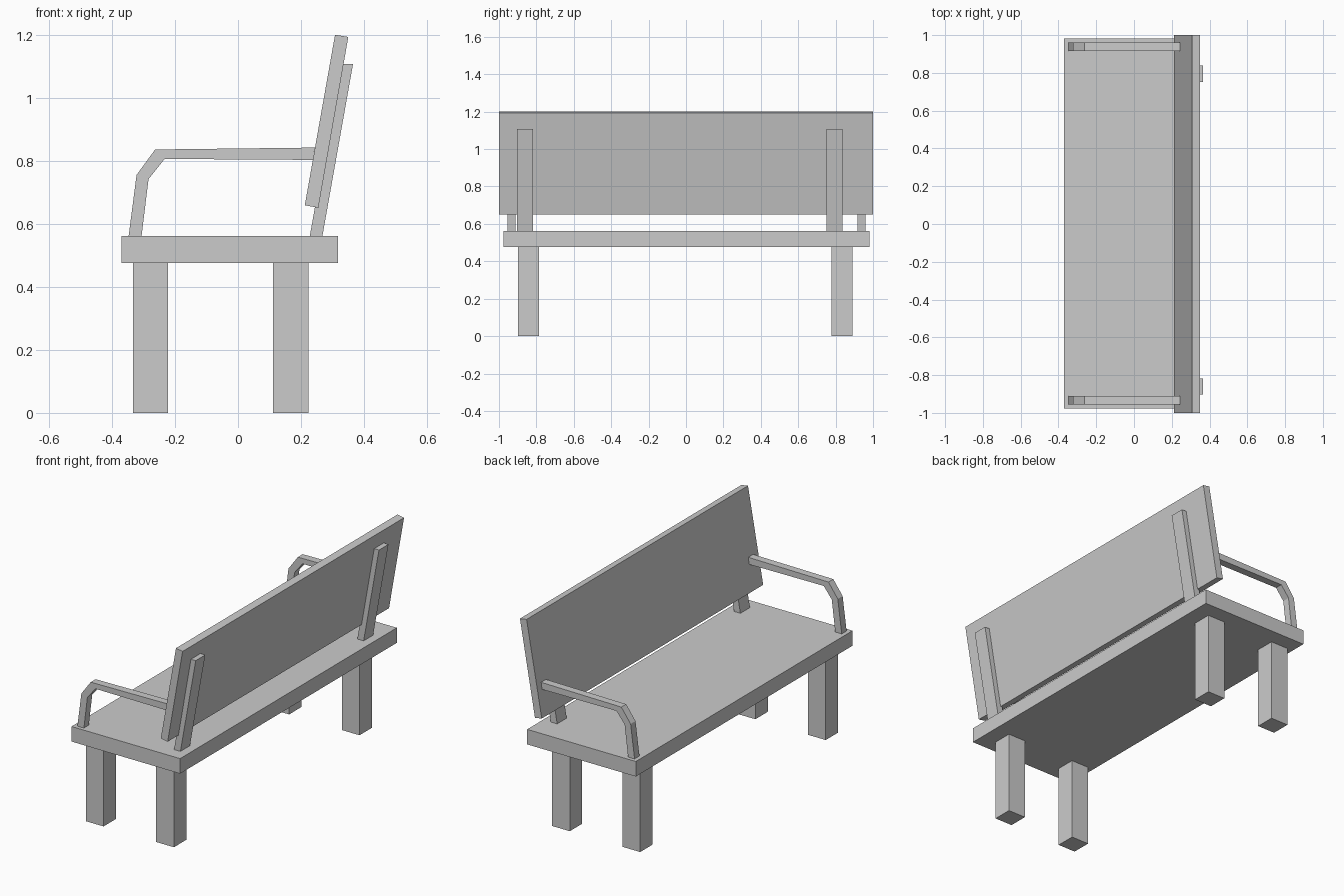
import bpy, bmesh

if "Cube" in bpy.data.objects:
    bpy.data.objects.remove(bpy.data.objects["Cube"])


def extrude_profile(name, pts, y0, y1):
    """Solid made from an (x, z) side profile spanning y0 to y1."""
    bm = bmesh.new()
    face = bm.faces.new([bm.verts.new((x, y0, z)) for x, z in pts])
    ext = bmesh.ops.extrude_face_region(bm, geom=[face])
    verts = [v for v in ext["geom"] if isinstance(v, bmesh.types.BMVert)]
    bmesh.ops.translate(bm, verts=verts, vec=(0, y1 - y0, 0))
    bmesh.ops.recalc_face_normals(bm, faces=bm.faces)
    mesh = bpy.data.meshes.new(name)
    bm.to_mesh(mesh)
    bm.free()
    obj = bpy.data.objects.new(name, mesh)
    bpy.context.collection.objects.link(obj)
    return obj


def rect(x0, x1, z0, z1):
    return [(x0, z0), (x1, z0), (x1, z1), (x0, z1)]


SEAT_BOTTOM, SEAT_TOP = 0.476, 0.562

# Seat slab
extrude_profile("seat", rect(-0.37, 0.317, SEAT_BOTTOM, SEAT_TOP), -0.976, 0.982)

# Tilted backrest board
extrude_profile("backrest", [(0.212, 0.659), (0.255, 0.651),
                             (0.350, 1.193), (0.308, 1.20)], -1, 1)

# Side profiles of the bent armrest and the leaning back support
ARM = [(-0.347, SEAT_TOP), (-0.322, 0.755), (-0.263, 0.836), (0.244, 0.842),
       (0.238, 0.803), (-0.233, 0.806), (-0.284, 0.742), (-0.306, SEAT_TOP)]
SUPPORT = [(0.228, SEAT_TOP), (0.268, SEAT_TOP), (0.365, 1.107), (0.325, 1.107)]

# Legs, armrests and back supports at each end
for end, leg_y, arm_y, sup_y in (("near", -0.841, -0.933, -0.860),
                                 ("far", 0.835, 0.938, 0.795)):
    for pos, x in (("left", -0.278), ("right", 0.167)):
        extrude_profile(f"{end}_{pos}_leg",
                        rect(x - 0.056, x + 0.056, 0, SEAT_BOTTOM),
                        leg_y - 0.056, leg_y + 0.056)
    extrude_profile(f"{end}_armrest", ARM, arm_y - 0.022, arm_y + 0.022)
    extrude_profile(f"{end}_back_support", SUPPORT, sup_y - 0.043, sup_y + 0.043)
